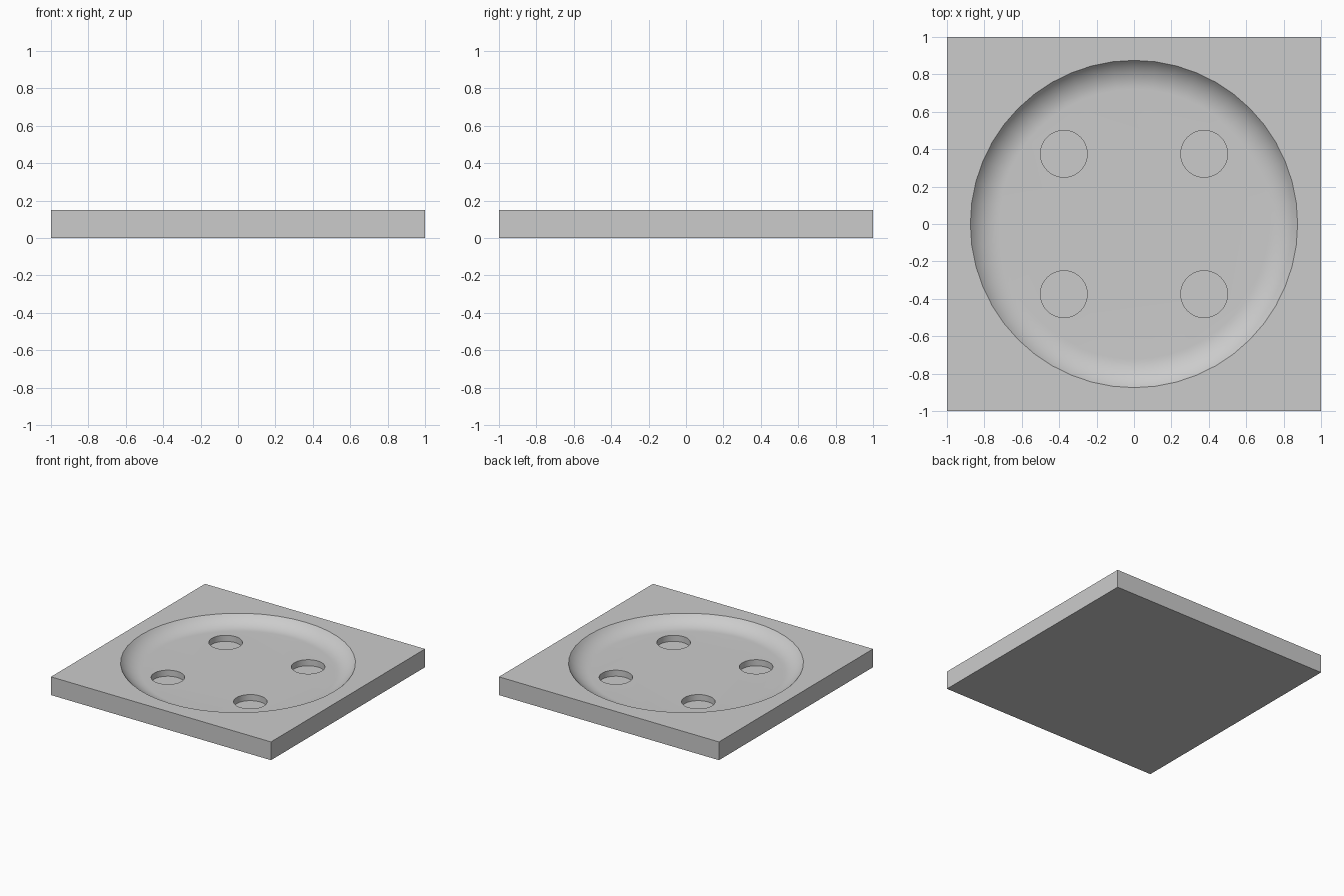
import bpy, bmesh, math

cube = bpy.data.objects.get("Cube")
if cube:
    bpy.data.objects.remove(cube, do_unlink=True)

THICK = 0.15
FLOOR = 0.075        # dish floor height
RIM_R = 0.875
FILLET = 0.195       # curved wall radius
HOLE_R, HOLE_AT, HOLE_BOTTOM = 0.125, 0.375, 0.025
SEGS = 48

gray = bpy.data.materials.new("plain gray")
gray.use_nodes = True
color = (0.6, 0.6, 0.6, 1)
gray.diffuse_color = color
gray.node_tree.nodes["Principled BSDF"].inputs["Base Color"].default_value = color


def revolve(name, profile):
    """Closed solid from (radius, z) points, bottom to top."""
    bm = bmesh.new()
    rings = []
    for r, z in profile:
        rings.append([bm.verts.new((r * math.cos(a), r * math.sin(a), z))
                      for a in (math.tau * i / SEGS for i in range(SEGS))])
    for low, high in zip(rings, rings[1:]):
        for i in range(SEGS):
            j = (i + 1) % SEGS
            bm.faces.new((low[i], low[j], high[j], high[i]))
    bm.faces.new(rings[0][::-1])
    bm.faces.new(rings[-1])
    mesh = bpy.data.meshes.new(name)
    bm.to_mesh(mesh)
    bm.free()
    obj = bpy.data.objects.new(name, mesh)
    bpy.context.collection.objects.link(obj)
    obj.hide_render = True
    return obj


# Square slab
bpy.ops.mesh.primitive_cube_add(size=1, location=(0, 0, THICK / 2))
tray = bpy.context.object
tray.name = "tray"
tray.scale = (2, 2, THICK)
bpy.ops.object.transform_apply(location=True, rotation=False, scale=True)
tray.data.materials.append(gray)

# Dish cutter: flat floor with a curved wall
wall = math.acos(1 - (THICK - FLOOR) / FILLET)
floor_r = RIM_R - FILLET * math.sin(wall)
profile = []
for k in range(11):
    a = wall * k / 10
    profile.append((floor_r + FILLET * math.sin(a), FLOOR + FILLET * (1 - math.cos(a))))
profile.append((RIM_R, THICK + 0.1))
cutters = [revolve("dish_cutter", profile)]

# Four round pockets in the dish floor
for x in (-HOLE_AT, HOLE_AT):
    for y in (-HOLE_AT, HOLE_AT):
        hole = revolve("pocket_cutter", [(HOLE_R, HOLE_BOTTOM), (HOLE_R, THICK + 0.05)])
        hole.location = (x, y, 0)
        cutters.append(hole)

bpy.context.view_layer.update()
bpy.ops.object.select_all(action="DESELECT")
tray.select_set(True)
bpy.context.view_layer.objects.active = tray
for cutter in cutters:
    mod = tray.modifiers.new("cut", "BOOLEAN")
    mod.operation = "DIFFERENCE"
    mod.solver = "EXACT"
    mod.object = cutter
    bpy.ops.object.modifier_apply(modifier=mod.name)
    bpy.data.objects.remove(cutter, do_unlink=True)

bpy.ops.object.shade_smooth_by_angle(angle=math.radians(30))
